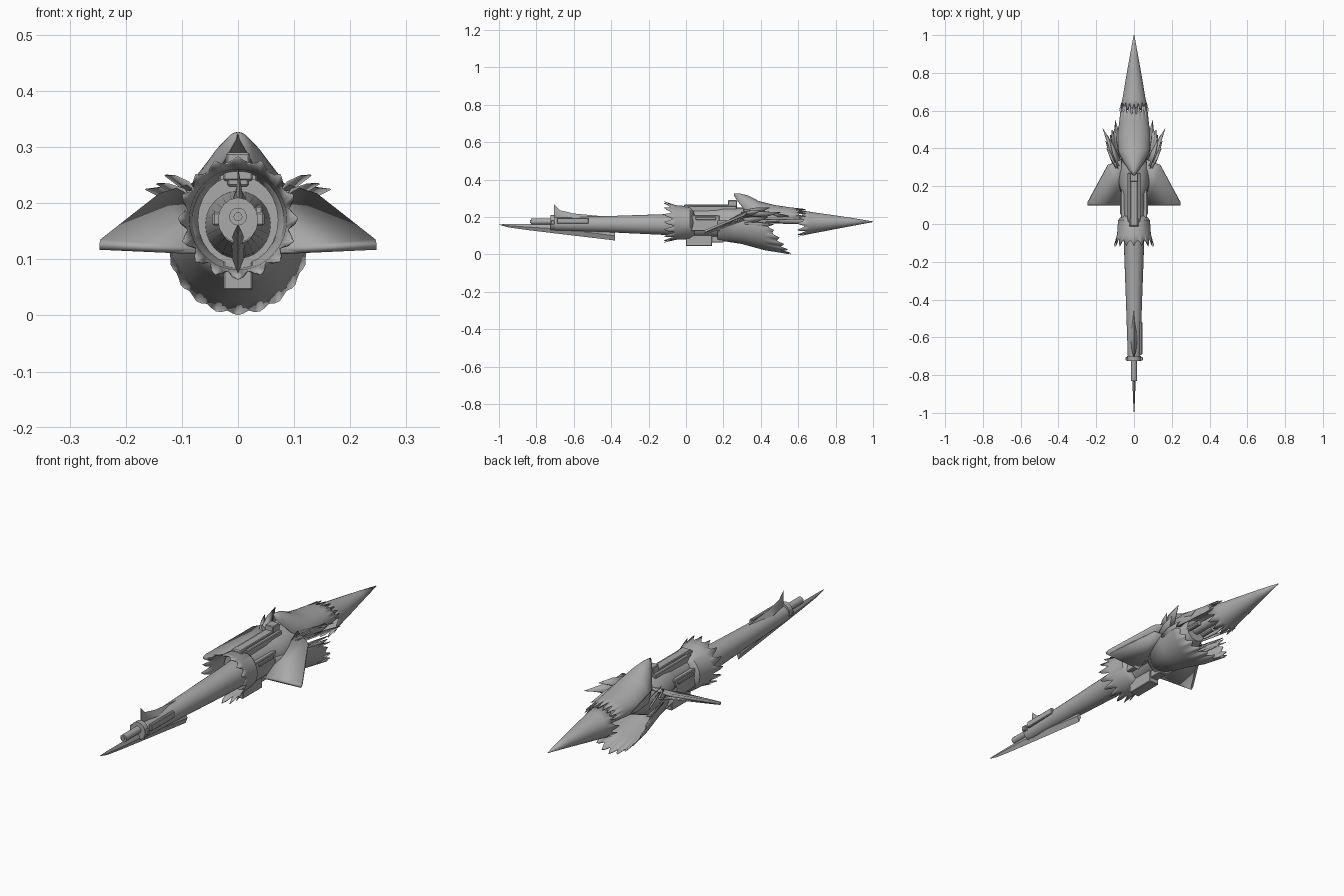
import bpy, bmesh, math
from mathutils import Vector

if "Cube" in bpy.data.objects:
    bpy.data.objects.remove(bpy.data.objects["Cube"])

metal = bpy.data.materials.new("grey_metal")
metal.diffuse_color = (0.4, 0.4, 0.4, 1)
metal.use_nodes = True
metal.node_tree.nodes["Principled BSDF"].inputs["Base Color"].default_value = metal.diffuse_color


def finish(name, bm, thick=0, angle=35):
    bmesh.ops.recalc_face_normals(bm, faces=bm.faces[:])
    me = bpy.data.meshes.new(name)
    bm.to_mesh(me)
    bm.free()
    me.materials.append(metal)
    ob = bpy.data.objects.new(name, me)
    bpy.context.collection.objects.link(ob)
    bpy.ops.object.select_all(action='DESELECT')
    ob.select_set(True)
    bpy.context.view_layer.objects.active = ob
    bpy.ops.object.shade_smooth_by_angle(angle=math.radians(angle))
    if thick:
        m = ob.modifiers.new("thickness", 'SOLIDIFY')
        m.thickness, m.offset = thick, 0
    return ob


def loft(name, secs, n=24, arc=None, torn=None, jag=0.0, period=4, slant=0.0, thick=0, x=0):
    """Skin elliptical sections (y, centre z, half width, half height).
    arc = open angle range from the top; torn = section index with a ragged edge."""
    bm = bmesh.new()
    a0, a1 = arc or (0, 360)
    count = n + 1 if arc else n
    angles = [math.radians(a0 + (a1 - a0) * i / n) for i in range(count)]
    rings = [[Vector((x + rx * math.sin(a), y, z + rz * math.cos(a))) for a in angles]
             for y, z, rx, rz in secs]
    if torn is not None:
        inner = rings[1] if torn == 0 else rings[-2]
        for i, a in enumerate(angles):
            k = i if i <= n / 2 else n - i
            tooth = abs((k % period) / period * 2 - 1)
            tooth = (1 - tooth) * (0.75 + 0.25 * math.cos(k * 1.7))
            f = max(0.02, 1 - jag * tooth - slant * (1 - abs(math.cos(a))))
            rings[torn][i] = inner[i].lerp(rings[torn][i], f)
    vs = [[bm.verts.new(p) for p in r] for r in rings]
    for r, s in zip(vs, vs[1:]):
        for i in range(n):
            j = (i + 1) % count
            bm.faces.new((r[i], r[j], s[j], s[i]))
    if not thick:
        bm.faces.new(vs[0])
        bm.faces.new(vs[-1])
    return finish(name, bm, thick)


def box(name, x, y, z):
    """Block between (min, max) pairs."""
    bm = bmesh.new()
    bmesh.ops.create_cube(bm, size=1)
    for v in bm.verts:
        v.co = [(lo + hi) / 2 + c * (hi - lo) for (lo, hi), c in zip((x, y, z), v.co)]
    bmesh.ops.bevel(bm, geom=bm.edges[:], offset=0.003, segments=1, affect='EDGES')
    return finish(name, bm, 0, 20)


def panel(name, pts, thick):
    """Flat or folded plate, built on both sides."""
    for side, s in (("right", 1), ("left", -1)):
        bm = bmesh.new()
        bm.faces.new([bm.verts.new((s * px, y, z)) for px, y, z in pts])
        bmesh.ops.triangulate(bm, faces=bm.faces[:])
        finish(f"{name}_{side}", bm, thick)


# Barrel with a muzzle tube and flange
loft("barrel", [(-.70, .163, .033, .035), (-.4, .162, .043, .044),
                (-.1, .16, .054, .056), (.04, .162, .06, .062)])
loft("muzzle_tube", [(-.83, .176, .012, .012), (-.83, .176, .016, .016),
                     (-.70, .176, .016, .016)], 12)
loft("muzzle_tip", [(-.835, .176, .008, .008), (-.80, .176, .008, .008)], 12)
loft("muzzle_flange", [(-.725, .17, .036, .04), (-.70, .17, .036, .04)], 16)
box("flange_lug", (-.045, .047), (-.722, -.704), (.16, .184))
box("barrel_clip", (.03, .044), (-.69, -.52), (.165, .195))

# Bayonet blade under the barrel and sight fin above it
loft("lower_blade", [(-1, .16, .001, .001), (-.95, .154, .004, .009), (-.85, .147, .008, .016),
                     (-.65, .135, .012, .028), (-.38, .1, .01, .025)], 4)
loft("sight_fin", [(-.705, .225, .002, .042), (-.675, .205, .01, .032),
                   (-.6, .195, .02, .024), (-.44, .192, .003, .012)], 4)

# Ragged flaring collar
loft("torn_collar", [(-.118, .174, .106, .109), (-.055, .171, .088, .091),
                     (.02, .17, .083, .086), (.045, .168, .062, .068)],
     64, torn=0, jag=.95, thick=.003)
loft("collar_band", [(0, .17, .072, .08), (.03, .17, .072, .08)])

# Receiver with side panels, top rail and lower block
loft("receiver", [(.0, .17, .06, .075), (.16, .17, .062, .078), (.21, .17, .08, .082),
                  (.32, .17, .085, .08), (.43, .185, .05, .05)])
for name, s in (("right", 1), ("left", -1)):
    box("side_panel_" + name, sorted((s * .045, s * .069)), (.03, .18), (.125, .21))
    box("rail_side_" + name, sorted((s * .018, s * .034)), (.01, .27), (.225, .26))
    box("panel_rib_" + name, sorted((s * .06, s * .074)), (.05, .16), (.185, .2))
box("top_rail", (-.019, .019), (-.01, .25), (.23, .268))
box("rail_front", (-.026, .026), (-.012, .03), (.24, .266))
box("rear_sight", (-.021, .021), (.225, .272), (.25, .29))
box("lower_block", (-.026, .026), (0, .14), (.045, .11))
box("lower_block_taper", (-.02, .02), (.1, .2), (.065, .12))

# Swept side wings with low leading edges
panel("wing", [(.07, .1, .115), (.247, .1, .123), (.245, .115, .13),
               (.14, .31, .212), (.065, .34, .235)], .013)
panel("wing_underside", [(.06, .1, .112), (.24, .105, .12), (.13, .3, .19), (.07, .32, .18)], .006)

# Crested upper shell with a forward hook
loft("crest_shell", [(.258, .316, .003, .009), (.285, .285, .026, .04), (.33, .24, .055, .074),
                     (.39, .21, .085, .073), (.47, .2, .085, .063),
                     (.55, .2, .075, .051), (.64, .2, .066, .041)],
     40, arc=(-105, 105), torn=-1, jag=.8, thick=.004)

# Flaring ragged belly shell
loft("belly_shell", [(.17, .17, .07, .092), (.3, .165, .095, .107),
                     (.42, .155, .12, .13), (.56, .142, .138, .1395)],
     48, arc=(82, 278), torn=-1, jag=.3, period=4, slant=.75, thick=.004)

# Side feathers, each a pointed plate
feathers = [((.07, .30, .20), (.165, .505, .225), .035), ((.075, .31, .22), (.13, .45, .25), .03),
            ((.065, .36, .22), (.10, .55, .205), .03), ((.08, .28, .17), (.15, .44, .20), .035),
            ((.085, .30, .21), (.145, .40, .235), .025), ((.09, .32, .15), (.14, .47, .16), .035)]
for k, (base, tip, w) in enumerate(feathers):
    b, t = Vector(base), Vector(tip)
    mid, across = b.lerp(t, .5), Vector((.45, -.2, .6)) * w
    panel(f"feather_{k + 1}", [b - across, mid - across * .8, t, mid + across * .8, b + across], .003)

# Exposed core rods joining the shells
loft("core_rod", [(.4, .19, .022, .022), (.66, .18, .02, .02)], 12)
for name, s in (("right", 1), ("left", -1)):
    loft("side_rod_" + name, [(.38, .18, .012, .012), (.5, .18, .012, .012)], 10, x=s * .04)

# Tail cone with torn front rim
loft("tail_cone", [(.595, .168, .08, .072), (.66, .169, .061, .059), (.75, .171, .046, .044),
                   (.88, .174, .023, .022), (1, .175, .001, .001)],
     48, torn=0, jag=.8, thick=.0015)
